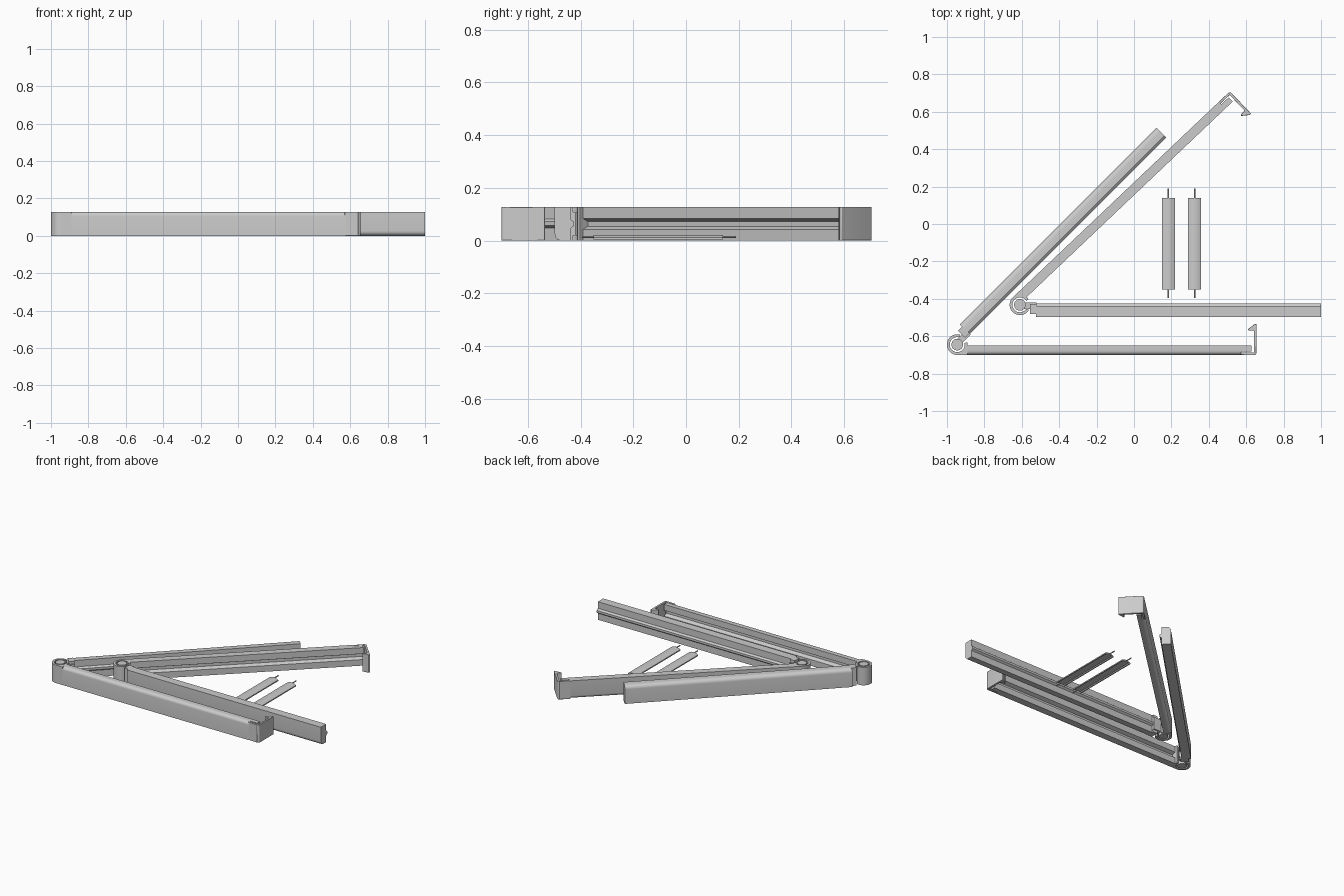
import bpy, bmesh, math
from mathutils import Matrix

if "Cube" in bpy.data.objects:
    bpy.data.objects.remove(bpy.data.objects["Cube"])

H = 0.128  # overall height of the clips
grey = bpy.data.materials.new("plain grey")
grey.diffuse_color = (0.6, 0.6, 0.6, 1)
grey.use_nodes = True
grey.node_tree.nodes["Principled BSDF"].inputs["Base Color"].default_value = grey.diffuse_color


def prism(name, pts, a, b, axis, matrix):
    """Extrude a 2D outline from a to b along x (outline y,z), y (x,z) or z (x,y)."""
    place = {"x": lambda p, d: (d, p[0], p[1]),
             "y": lambda p, d: (p[0], d, p[1]),
             "z": lambda p, d: (p[0], p[1], d)}[axis]
    bm = bmesh.new()
    lo = [bm.verts.new(place(p, a)) for p in pts]
    hi = [bm.verts.new(place(p, b)) for p in pts]
    bm.faces.new(lo)
    bm.faces.new(hi)
    n = len(pts)
    for i in range(n):
        j = (i + 1) % n
        bm.faces.new((lo[i], lo[j], hi[j], hi[i]))
    bmesh.ops.recalc_face_normals(bm, faces=bm.faces)
    me = bpy.data.meshes.new(name)
    bm.to_mesh(me)
    bm.free()
    me.materials.append(grey)
    ob = bpy.data.objects.new(name, me)
    ob.matrix_world = matrix
    bpy.context.collection.objects.link(ob)
    bpy.context.view_layer.objects.active = ob
    for o in bpy.context.selected_objects:
        o.select_set(False)
    ob.select_set(True)
    bpy.ops.object.shade_smooth_by_angle(angle=math.radians(30))
    return ob


def arc(r, a0, a1, n, cx=0, cy=0):
    return [(cx + r * math.cos(math.radians(a0 + (a1 - a0) * i / n)),
             cy + r * math.sin(math.radians(a0 + (a1 - a0) * i / n))) for i in range(n + 1)]


def rect(x0, y0, x1, y1):
    return [(x0, y0), (x1, y0), (x1, y1), (x0, y1)]


def clip(label, matrix, angle, jaw_length):
    # hinge socket (open ring) and the corner block joining it to the hook arm
    gap0, gap1 = angle - 32, angle + 30
    ring = arc(0.055, gap1, gap0 + 360, 36) + arc(0.04, gap0 + 360, gap1, 36)
    prism(label + "_hinge_socket", ring, 0, H, "z", matrix)
    corner = [(0, -0.055), (0.055, -0.055), (0.055, -0.005)] + arc(0.05, -6, -90, 10)
    prism(label + "_hinge_corner", corner, 0, H, "z", matrix)

    # hook arm: bar with a groove on the inside and a rounded outer top edge
    groove = [(-0.005, 0.044), (-0.03, 0.056), (-0.03, 0.074), (-0.005, 0.085)]
    r = 0.022
    outline = [(-0.055, 0), (-0.005, 0)] + groove + [(-0.005, H)] \
        + arc(r, 90, 180, 6, -0.055 + r, H - r)
    prism(label + "_hook_arm", outline, 0.055, 1.52, "x", matrix)
    tongue = [(-0.036, 0), (-0.005, 0)] + groove + [(-0.005, H), (-0.036, H)]
    prism(label + "_hook_arm_tip", tongue, 1.515, 1.573, "x", matrix)

    # flexible hook with its inward barb
    hook = [(1.515, -0.042), (1.515, -0.055), (1.588, -0.055)] \
        + arc(0.012, -90, 0, 4, 1.588, -0.043) \
        + [(1.6, 0.11), (1.59, 0.11), (1.553, 0.082), (1.557, 0.075), (1.586, 0.075),
           (1.586, -0.042)]
    ob = prism(label + "_hook", hook, 0, H, "z", matrix)
    bev = ob.modifiers.new("edge", "BEVEL")
    bev.width, bev.segments, bev.limit_method = 0.004, 2, "ANGLE"
    bev.angle_limit = math.radians(60)

    # jaw arm: bar with a ridge that fits the groove
    jaw = matrix @ Matrix.Rotation(math.radians(angle), 4, "Z")
    r = 0.026
    outline = [(0.066, 0), (0.006, 0), (0.006, 0.047), (-0.007, 0.057), (-0.007, 0.072),
               (0.006, 0.082), (0.006, H)] + arc(r, 90, 0, 6, 0.066 - r, H - r)
    prism(label + "_jaw_arm", outline, 0.085, jaw_length, "x", jaw)

    # jaw hinge pin, waisted in the middle, and the neck holding it
    for i, (z0, z1, rad) in enumerate([(0, 0.022, 0.031), (0.022, H - 0.022, 0.026),
                                       (H - 0.022, H, 0.031)]):
        prism(f"{label}_hinge_pin_{i + 1}", arc(rad, 0, 350, 35), z0, z1, "z", jaw)
    prism(label + "_jaw_neck", rect(0.02, -0.012, 0.09, 0.022), 0.02, H - 0.02, "z", jaw)
    prism(label + "_jaw_shoulder", rect(0.055, -0.004, 0.09, 0.05), 0, H, "z", jaw)


# two clips, the second one turned over
clip("front_clip", Matrix.Translation((-0.945, -0.645, 0)), 45, 1.573)
clip("rear_clip", Matrix.Translation((-0.61, -0.432, H))
     @ Matrix.Rotation(math.radians(43.5), 4, "Z") @ Matrix.Rotation(math.pi, 4, "X"),
     43.5, 1.61)

# two loose slightly arched strips with thin end pins
for i, x in enumerate((0.184, 0.324)):
    m = Matrix.Translation((x, 0, 0))
    top = [(0.035 * t, 0.022 - 0.010 * t * t) for t in (1, 0.75, 0.5, 0.25, 0, -0.25, -0.5, -0.75, -1)]
    under = [(-0.035, 0.004), (-0.028, 0.004), (-0.024, 0.01), (0.024, 0.01),
             (0.028, 0.004), (0.035, 0.004)]
    prism(f"strip_{i + 1}", top + under, -0.35, 0.14, "y", m)
    for side, (y0, y1) in {"front": (-0.395, -0.345), "back": (0.135, 0.19)}.items():
        prism(f"strip_{i + 1}_{side}_pin", arc(0.004, 0, 315, 7, -0.018 + 0.018, 0.014),
              y0, y1, "y", m)
